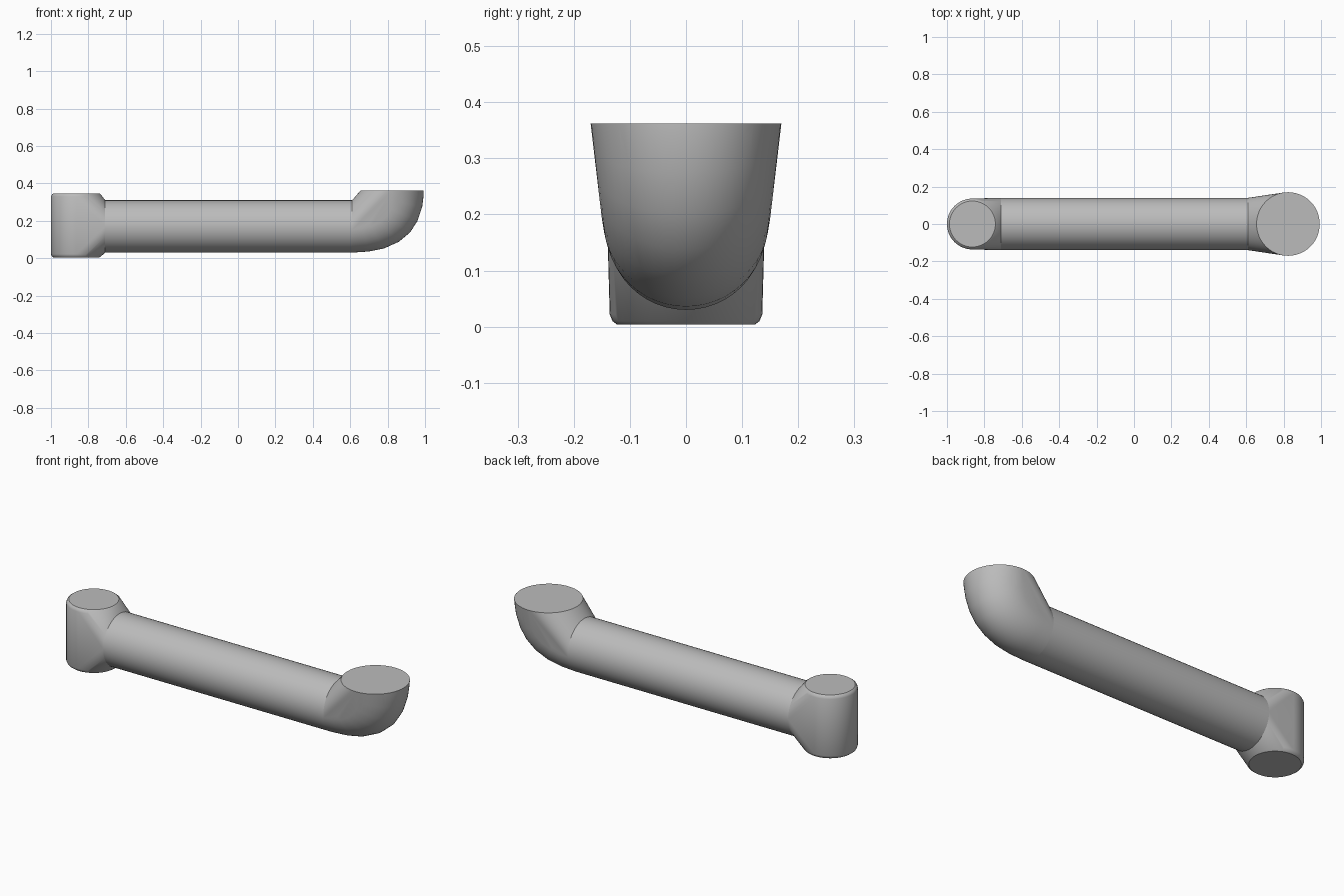
import bpy, bmesh, math
from mathutils import Vector

cube = bpy.data.objects.get("Cube")
if cube:
    bpy.data.objects.remove(cube, do_unlink=True)

grey = bpy.data.materials.new("light grey")
grey.use_nodes = True
grey.diffuse_color = (0.5, 0.5, 0.5, 1)
grey.node_tree.nodes["Principled BSDF"].inputs["Base Color"].default_value = (0.5, 0.5, 0.5, 1)

SIDES = 48
PIPE_R, PIPE_Z = 0.14, 0.17
TEE_X, ELBOW_X = -0.71, 0.61


def ring(center, u, v):
    """Points of an ellipse with half axes u and v."""
    c, u, v = Vector(center), Vector(u), Vector(v)
    angles = [2 * math.pi * i / SIDES for i in range(SIDES)]
    return [c + u * math.cos(a) + v * math.sin(a) for a in angles]


def hull_part(name, rings):
    """Convex fitting wrapped around a set of rings."""
    bm = bmesh.new()
    for points in rings:
        for p in points:
            bm.verts.new(p)
    result = bmesh.ops.convex_hull(bm, input=bm.verts)
    loose = [v for v in bm.verts if not v.link_faces]
    bmesh.ops.delete(bm, geom=loose, context='VERTS')
    bmesh.ops.dissolve_limit(bm, angle_limit=0.002, verts=bm.verts, edges=bm.edges)
    bmesh.ops.recalc_face_normals(bm, faces=bm.faces)
    mesh = bpy.data.meshes.new(name)
    bm.to_mesh(mesh)
    bm.free()
    obj = bpy.data.objects.new(name, mesh)
    bpy.context.collection.objects.link(obj)
    mesh.materials.append(grey)
    bpy.ops.object.select_all(action='DESELECT')
    obj.select_set(True)
    bpy.context.view_layer.objects.active = obj
    bpy.ops.object.shade_smooth_by_angle(angle=math.radians(35))


def pipe_ring(x):
    return ring((x, 0, PIPE_Z), (0, PIPE_R, 0), (0, 0, PIPE_R))


def flat_ring(x, z, r):
    return ring((x, 0, z), (r, 0, 0), (0, r, 0))


# Straight pipe
hull_part("pipe", [pipe_ring(TEE_X), pipe_ring(ELBOW_X)])

# Tee: upright cylinder with softened rims, blended to the pipe end
tee_profile = [(0.004, 0.123), (0.010, 0.131), (0.022, 0.136),
               (0.330, 0.136), (0.341, 0.131), (0.347, 0.123)]
hull_part("tee_fitting",
          [flat_ring(-0.864, z, r) for z, r in tee_profile] + [pipe_ring(TEE_X)])

# Elbow: sections fanning from the pipe end round to the level mouth
outer = [(0.61, 0.03), (0.70, 0.036), (0.78, 0.052), (0.86, 0.088),
         (0.92, 0.138), (0.96, 0.20), (0.985, 0.275), (0.993, 0.34), (0.993, 0.362)]
sections = []
for i, (x, z) in enumerate(outer):
    t = i / (len(outer) - 1)
    inner = Vector((0.61 + 0.045 * t, 0, 0.31 + 0.052 * t))
    tip = Vector((x, 0, z))
    width = PIPE_R + (0.17 - PIPE_R) * t
    sections.append(ring((inner + tip) / 2, (tip - inner) / 2, (0, width, 0)))
hull_part("elbow_fitting", sections)
